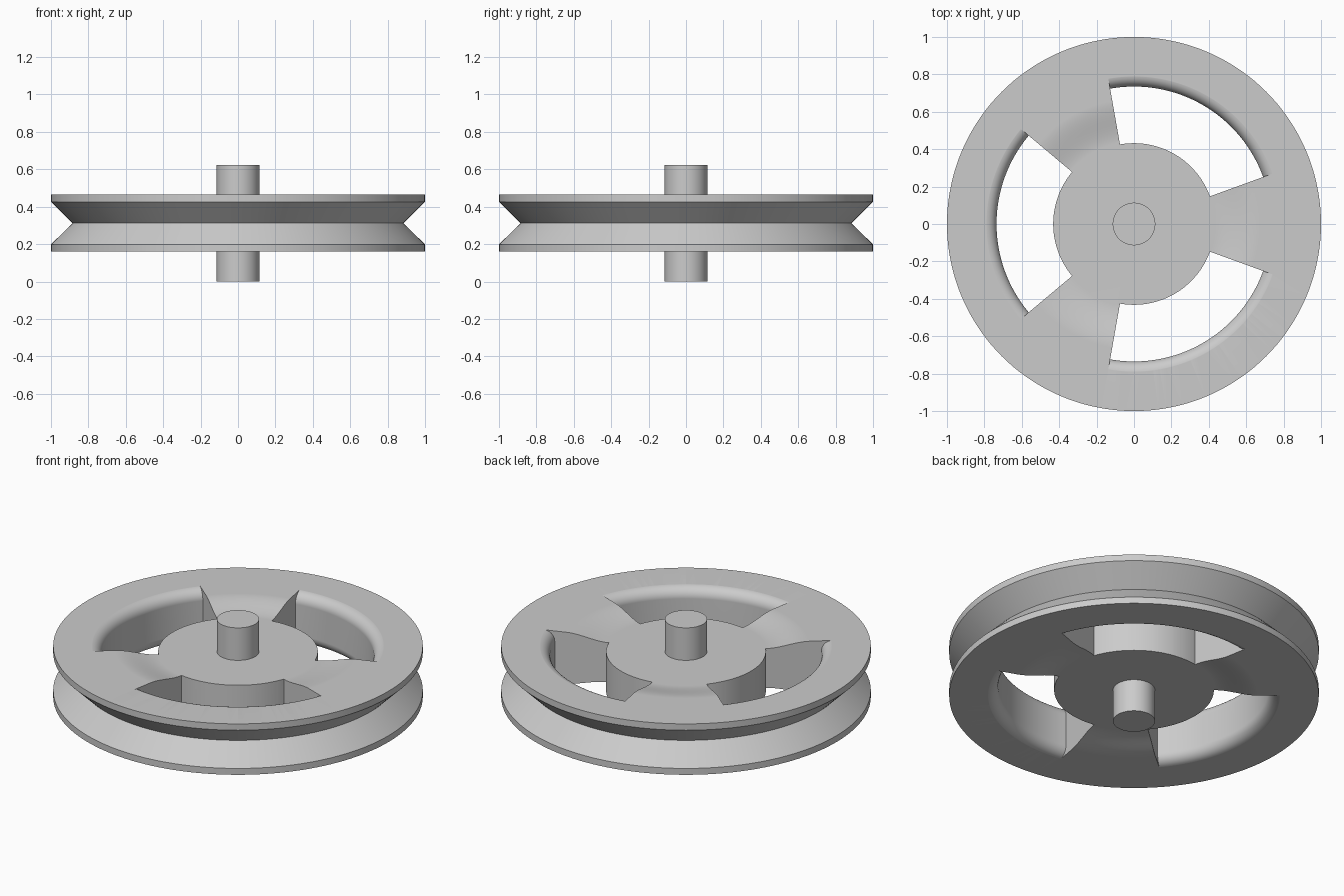
import bpy, bmesh
from math import cos, sin, pi, radians

if "Cube" in bpy.data.objects:
    bpy.data.objects.remove(bpy.data.objects["Cube"])

MID = 0.312            # height of the wheel's middle plane
HALF = 0.152           # half thickness of the rim
HUB_HALF = 0.118       # half thickness of the hub
HUB_R, AXLE_R = 0.432, 0.114
STEP = 2.5             # degrees per facet

grey = bpy.data.materials.new("light_grey")
grey.use_nodes = True
grey.diffuse_color = (0.6, 0.6, 0.6, 1)
grey.node_tree.nodes["Principled BSDF"].inputs["Base Color"].default_value = (0.6, 0.6, 0.6, 1)


def mirrored(upper):
    """Close an upper (radius, height) outline with its reflection in the middle plane."""
    lower = [(r, -h) for r, h in reversed(upper) if h > 0]
    return upper + lower


def revolve(name, outline, start=0, sweep=360):
    """Turn a closed outline about z; partial sweeps get end caps."""
    bm = bmesh.new()
    full = sweep == 360
    steps = round(sweep / STEP)
    rings = []
    for i in range(steps if full else steps + 1):
        a = radians(start + i * STEP)
        rings.append([bm.verts.new((r * cos(a), r * sin(a), MID + h)) for r, h in outline])
    n = len(outline)
    for i in range(steps):
        p, q = rings[i], rings[(i + 1) % len(rings)]
        for j in range(n):
            k = (j + 1) % n
            bm.faces.new((p[j], q[j], q[k], p[k]))
    if not full:
        bm.faces.new(rings[0])
        bm.faces.new(rings[-1])
    bmesh.ops.recalc_face_normals(bm, faces=bm.faces)
    mesh = bpy.data.meshes.new(name)
    bm.to_mesh(mesh)
    bm.free()
    mesh.materials.append(grey)
    obj = bpy.data.objects.new(name, mesh)
    bpy.context.collection.objects.link(obj)
    return obj


def activate(obj):
    bpy.ops.object.select_all(action='DESELECT')
    obj.select_set(True)
    bpy.context.view_layer.objects.active = obj


# Wheel: hub, dished web rising to the rim, and V groove
ramp = []
for i in range(13):
    t = i / 12
    ramp.append((0.44 + 0.23 * t, HUB_HALF + (HALF - HUB_HALF) * t * t * (3 - 2 * t)))
wheel = revolve("grooved_wheel", mirrored(
    [(AXLE_R, HUB_HALF)] + ramp + [(1, HALF), (1, 0.114), (0.885, 0)]))

# Window cutters: straight at the hub, rounded over at the rim
WALL_R, ROUND = 0.735, 0.062
flare = [(WALL_R + ROUND * (1 - cos(a)), HALF + 0.0005 - ROUND + ROUND * sin(a))
         for a in [pi / 2 * i / 10 for i in range(10, -1, -1)]]
window = mirrored([(HUB_R, 0.3), (WALL_R + ROUND, 0.3)] + flare)

for turn in range(3):
    cutter = revolve("window_cutter", window, 20 + 120 * turn, 80)
    cutter.hide_render = True
    activate(wheel)
    mod = wheel.modifiers.new("window", 'BOOLEAN')
    mod.operation = 'DIFFERENCE'
    mod.solver = 'EXACT'
    mod.object = cutter
    bpy.ops.object.modifier_apply(modifier=mod.name)
    bpy.data.objects.remove(cutter)

# Axle through the hub
bpy.ops.mesh.primitive_cylinder_add(vertices=72, radius=AXLE_R, depth=2 * MID, location=(0, 0, MID))
axle = bpy.context.object
axle.name = "axle"
axle.data.materials.append(grey)

# Smooth round surfaces, keep crisp edges and flat faces
for obj in (wheel, axle):
    activate(obj)
    bpy.ops.object.shade_smooth_by_angle(angle=radians(30))
    weighted = obj.modifiers.new("flat_face_normals", 'WEIGHTED_NORMAL')
    weighted.keep_sharp = True
